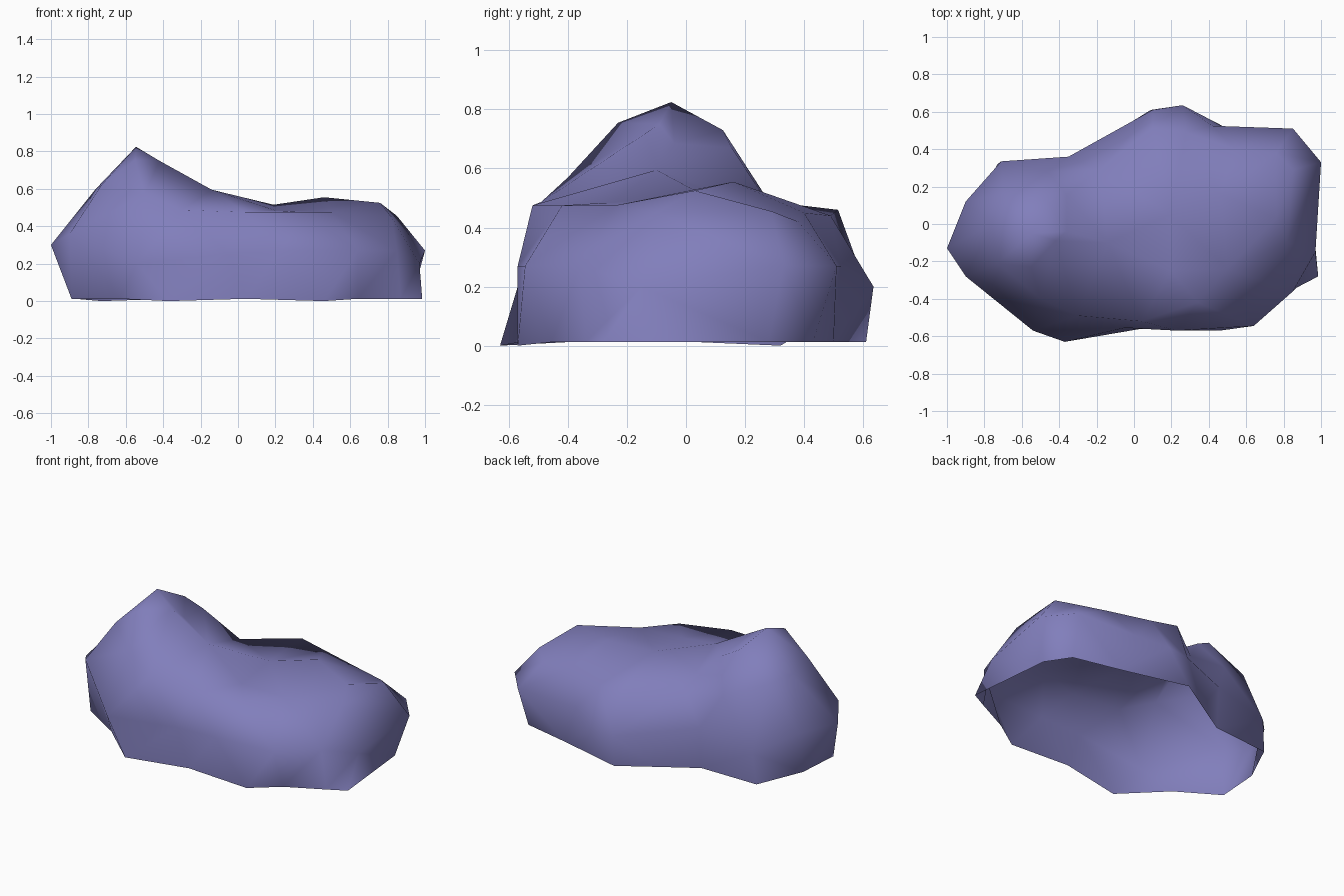
import bpy, bmesh
from mathutils import Vector
from mathutils.geometry import delaunay_2d_cdt

# Three outlines running round the boulder, anticlockwise from the right side
BASE = [(.985, -.28), (.93, .28), (.83, .43), (.52, .50), (.09, .61), (-.12, .48), (-.35, .34),
        (-.73, .32), (-.87, .04), (-.89, -.24), (-.63, -.40), (-.37, -.63), (.04, -.56),
        (.46, -.57), (.64, -.455), (.87, -.34)]
WAIST = [(.97, -.15, .20), (1, .33, .27), (.85, .51, .27), (.42, .525, .27), (.26, .635, .20),
         (.10, .61, .20), (-.35, .36, .28), (-.71, .335, .20), (-.90, .12, .30), (-1, -.13, .30),
         (-.90, -.28, .36), (-.54, -.57, .20), (-.05, -.555, .25), (.23, -.57, .27),
         (.64, -.545, .27), (.85, -.36, .27)]
SHOULDER = [(.82, -.10, .45), (.85, .29, .455), (.76, .38, .42), (.54, .40, .45), (.28, .49, .44),
            (.10, .515, .46), (-.19, .29, .465), (-.46, .28, .49), (-.70, .165, .58),
            (-.76, .0, .60), (-.73, -.21, .62), (-.50, -.40, .57), (-.30, -.49, .487),
            (.04, -.52, .475), (.34, -.42, .475), (.50, -.24, .475)]
# Peak on the left, saddle in the middle, low hump on the right
CREST = [(-.55, -.23, .755), (-.545, -.05, .825), (-.47, .125, .73), (-.36, .155, .67),
         (-.42, -.09, .75), (-.36, -.04, .685), (-.14, -.10, .595), (.19, .05, .515),
         (.20, -.25, .485), (.46, .16, .555), (.76, .03, .525)]

bm = bmesh.new()
rings = [[bm.verts.new(p) for p in ring]
         for ring in ([(x, y, .012) for x, y in BASE], WAIST, SHOULDER)]
n = len(BASE)
for i in (7, 11, 13):  # lowest points rest on the ground
    rings[0][i].co.z = 0

# Side walls (the underside is open)
for low, high in zip(rings, rings[1:]):
    for i in range(n):
        j = (i + 1) % n
        bm.faces.new((low[i], low[j], high[j], high[i]))

# Top surface: triangulate the crest points inside the shoulder outline
top = rings[2] + [bm.verts.new(p) for p in CREST]
flat = [Vector(v.co.xy) for v in top]
edges = [(i, (i + 1) % n) for i in range(n)]
result = delaunay_2d_cdt(flat, edges, [], 1, 1e-5)
for tri in result[2]:
    bm.faces.new([top[result[3][k][0]] for k in tri])

bmesh.ops.triangulate(bm, faces=[f for f in bm.faces if len(f.verts) > 3])
for f in bm.faces:
    f.smooth = True
mesh = bpy.data.meshes.new("boulder")
bm.to_mesh(mesh)
bm.free()

boulder = bpy.data.objects.new("boulder", mesh)
bpy.context.collection.objects.link(boulder)
stone = bpy.data.materials.new("violet stone")
stone.diffuse_color = (.22, .21, .50, 1)
mesh.materials.append(stone)
